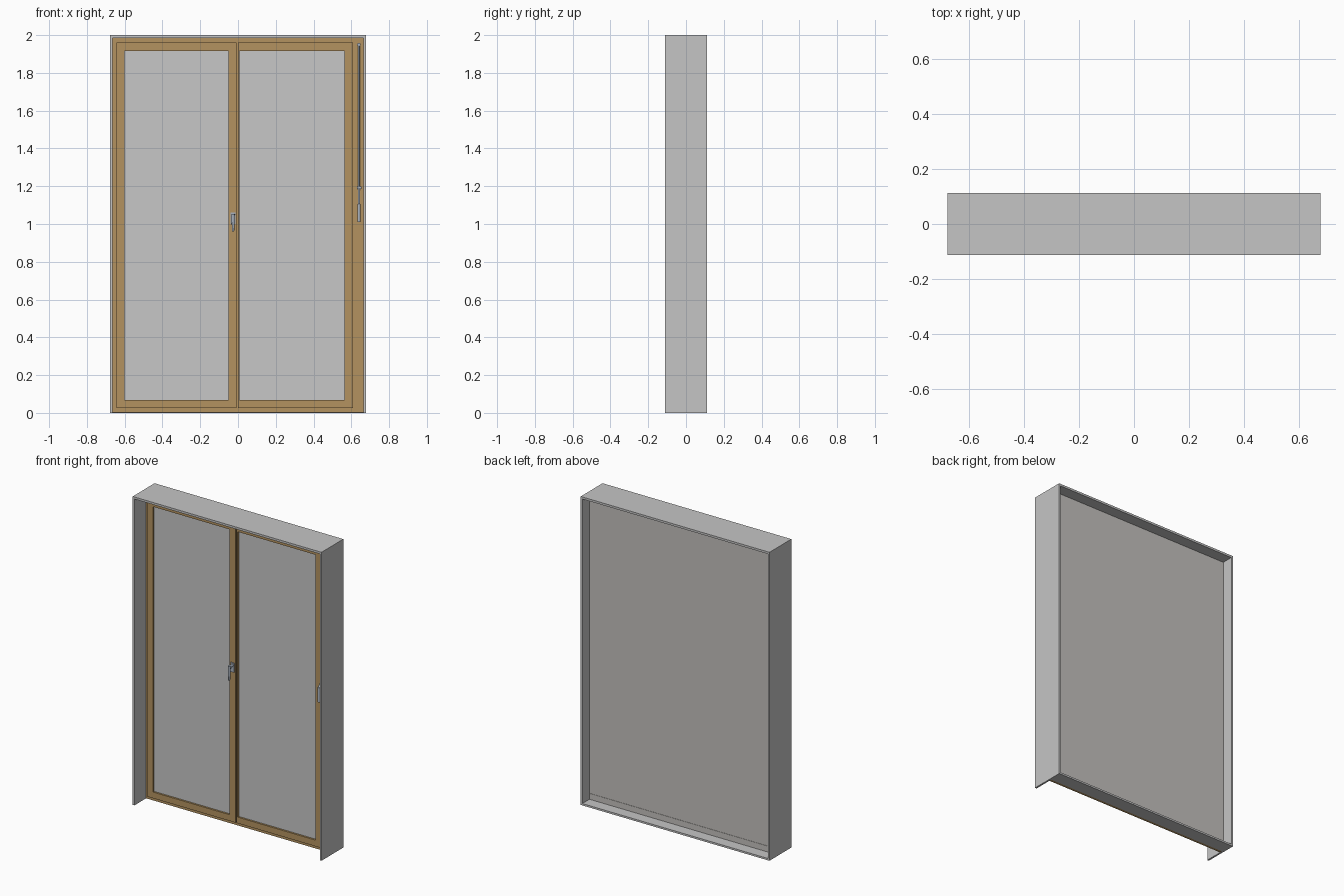
import bpy, bmesh, math
from mathutils import Vector

if "Cube" in bpy.data.objects:
    bpy.data.objects.remove(bpy.data.objects["Cube"])


def mat(name, rgb):
    m = bpy.data.materials.new(name)
    m.diffuse_color = (*rgb, 1)
    m.use_nodes = True
    m.node_tree.nodes["Principled BSDF"].inputs["Base Color"].default_value = m.diffuse_color
    return m


GREY = mat("light_grey", (0.56, 0.56, 0.56))
GLASS = mat("pane_grey", (0.57, 0.57, 0.57))
SHUTTER = mat("warm_grey", (0.55, 0.53, 0.51))
WOOD = mat("oak_brown", (0.456, 0.29, 0.115))
METAL = mat("blue_grey_metal", (0.40, 0.45, 0.52))


def finish(name, bm, material):
    bmesh.ops.recalc_face_normals(bm, faces=bm.faces)
    me = bpy.data.meshes.new(name)
    bm.to_mesh(me)
    bm.free()
    me.materials.append(material)
    ob = bpy.data.objects.new(name, me)
    bpy.context.collection.objects.link(ob)
    return ob


def box(name, x, y, z, material):
    bm = bmesh.new()
    bmesh.ops.create_cube(bm, size=1)
    for v in bm.verts:
        v.co = [a + (b - a) * (c + 0.5) for (a, b), c in zip((x, y, z), v.co)]
    return finish(name, bm, material)


def ring(name, outer, inner, y, material):
    """Rectangular frame; outer and inner are (x0, x1, z0, z1)."""
    bm = bmesh.new()
    loops = []
    for yy in y:
        for x0, x1, z0, z1 in (outer, inner):
            loops.append([bm.verts.new((px, yy, pz)) for px, pz in
                          ((x0, z0), (x1, z0), (x1, z1), (x0, z1))])
    fo, fi, bo, bi = loops
    for a, b in ((fo, fi), (bo, bi), (fo, bo), (fi, bi)):
        for i in range(4):
            j = (i + 1) % 4
            bm.faces.new((a[i], a[j], b[j], b[i]))
    return finish(name, bm, material)


def tube(name, p, q, r0, r1, material, sides=16):
    """Round bar from p to q."""
    p, q = Vector(p), Vector(q)
    bm = bmesh.new()
    bmesh.ops.create_cone(bm, cap_ends=True, segments=sides, radius1=r0,
                          radius2=r1, depth=(q - p).length)
    rot = (q - p).to_track_quat('Z', 'Y')
    for v in bm.verts:
        v.co = rot @ v.co + (p + q) / 2
    ob = finish(name, bm, material)
    bpy.context.view_layer.objects.active = ob
    ob.select_set(True)
    bpy.ops.object.shade_smooth_by_angle(angle=math.radians(40))
    ob.select_set(False)
    return ob


# Wall lining: two jambs, head and rear sill
X, Y, T = 0.677, 0.112, 0.012
for side, s in (("left", -1), ("right", 1)):
    box(side + "_jamb", sorted((s * X, s * (X - T))), (-Y, Y), (0, 2), GREY)
box("head_lining", (-X + T, X - T), (-Y, Y), (1.986, 2), GREY)
box("rear_sill", (-X + T, X - T), (0.024, Y), (0, 0.012), GREY)

# Closed shutter behind the door, with its bottom bar
box("shutter", (-X + T, X - T), (0.026, 0.037), (0.05, 1.986), SHUTTER)
box("shutter_bottom_bar", (-X + T, X - T), (0.026, 0.039), (0.012, 0.05), SHUTTER)

# Fixed wooden frame and the post behind the meeting stiles
ring("door_frame", (-X + T, X - T, 0.002, 1.986), (-0.62, 0.585, 0.05, 1.935),
     (0.005, 0.024), WOOD)
box("meeting_post", (-0.035, 0.008), (0.007, 0.023), (0.05, 1.935), WOOD)

# Two leaves: wooden sash, glazing bead and pane
leaves = {
    "left": ((-0.643, -0.008, 0.027, 1.96), (-0.60, -0.05, 0.067, 1.917)),
    "right": ((0.0, 0.608, 0.027, 1.96), (0.008, 0.565, 0.067, 1.917)),
}
for side, (outer, inner) in leaves.items():
    ring(side + "_sash", outer, inner, (-0.015, 0.022), WOOD)
    x0, x1, z0, z1 = inner
    box(side + "_pane", (x0, x1), (-0.003, 0.012), (z0, z1), GLASS)

# Door handle: plate, neck and hanging lever
hx = -0.026
box("handle_plate", (hx - 0.013, hx + 0.013), (-0.022, -0.015), (1.0, 1.06), METAL)
tube("handle_neck", (hx, -0.02, 1.045), (hx, -0.056, 1.045), 0.008, 0.008, METAL)
tube("handle_lever", (hx, -0.051, 1.053), (hx, -0.053, 0.96), 0.009, 0.006, METAL)

# Shutter crank: rod, fixings, slanted arm and grip
cx, cy = 0.64, -0.012
tube("crank_top_fixing", (cx, 0.006, 1.95), (cx, cy - 0.006, 1.95), 0.009, 0.009, METAL)
tube("crank_rod", (cx, cy, 1.95), (cx, cy, 1.19), 0.005, 0.005, METAL)
box("crank_clip", (cx - 0.009, cx + 0.014), (cy - 0.008, 0.005), (1.186, 1.198), METAL)
tube("crank_arm", (cx, cy, 1.19), (cx, -0.085, 1.1), 0.006, 0.006, METAL)
tube("crank_grip", (cx, -0.085, 1.105), (cx, -0.085, 1.01), 0.008, 0.008, METAL)
